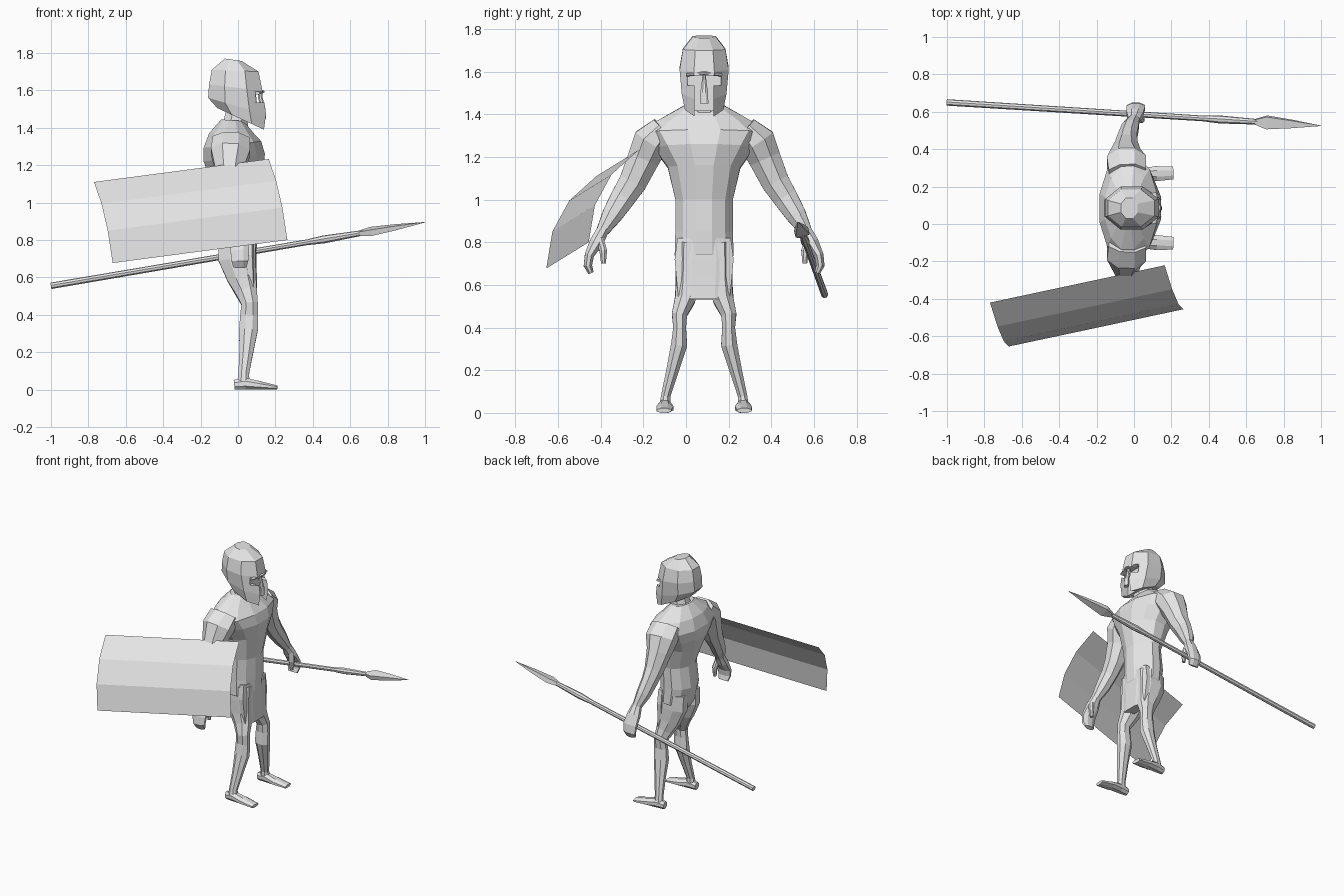
import bpy, bmesh, math
from mathutils import Vector

if "Cube" in bpy.data.objects:
    bpy.data.objects.remove(bpy.data.objects["Cube"])

MID = 0.085  # the body's plane of symmetry in y
X, Y = Vector((1, 0, 0)), Vector((0, 1, 0))

stone = bpy.data.materials.new("pale_grey")
stone.use_nodes = True
stone.diffuse_color = (0.8, 0.8, 0.8, 1)
stone.node_tree.nodes["Principled BSDF"].inputs["Base Color"].default_value = (0.8, 0.8, 0.8, 1)


def finish(name, bm, closed=True):
    if closed:
        bmesh.ops.recalc_face_normals(bm, faces=bm.faces)
    mesh = bpy.data.meshes.new(name)
    bm.to_mesh(mesh)
    bm.free()
    mesh.materials.append(stone)
    obj = bpy.data.objects.new(name, mesh)
    bpy.context.collection.objects.link(obj)
    return obj


def loft(name, rings, n=8):
    """Closed skin over rings of (centre, half axis, half axis)."""
    bm = bmesh.new()
    grow = 1 / math.cos(math.pi / n)
    loops = []
    for c, a, b in rings:
        angles = [(i + 0.5) * math.tau / n for i in range(n)]
        loops.append([bm.verts.new(c + (a * math.cos(t) + b * math.sin(t)) * grow) for t in angles])
    for low, high in zip(loops, loops[1:]):
        for i in range(n):
            j = (i + 1) % n
            bm.faces.new((low[i], low[j], high[j], high[i]))
    bm.faces.new(loops[0])
    bm.faces.new(loops[-1])
    return finish(name, bm)


def limb(name, path, axis=X, n=8, side=1):
    """Loft along (x, y, z, half size on axis, half size across); y is from the middle."""
    pts = [Vector((x, MID + side * y, z)) for x, y, z, _, _ in path]
    rings = []
    for i, p in enumerate(pts):
        along = pts[min(i + 1, len(pts) - 1)] - pts[max(i - 1, 0)]
        across = along.cross(axis).normalized()
        a = across.cross(along).normalized()
        rings.append((p, a * path[i][3], across * path[i][4]))
    return loft(name, rings, n)


def box(name, lo, hi):
    bm = bmesh.new()
    bmesh.ops.create_cube(bm, size=1)
    for v in bm.verts:
        v.co = Vector([(l + h) / 2 + c * (h - l) for l, h, c in zip(lo, hi, v.co)])
    return finish(name, bm)


# Torso, neck and front skirt
limb("torso", [
    (0.0, 0, 0.68, 0.07, 0.10), (0.0, 0, 0.74, 0.10, 0.138), (-0.01, 0, 0.85, 0.115, 0.135),
    (0.0, 0, 1.0, 0.105, 0.135), (-0.01, 0, 1.15, 0.145, 0.17), (-0.02, 0, 1.24, 0.165, 0.235),
    (-0.03, 0, 1.31, 0.155, 0.285), (-0.035, 0, 1.37, 0.12, 0.22), (-0.03, 0, 1.44, 0.06, 0.095)], n=12)
limb("neck", [(-0.02, 0, 1.38, 0.07, 0.075), (0.0, 0, 1.5, 0.06, 0.06)])
limb("front_skirt", [
    (0.07, 0, 0.533, 0.033, 0.12), (0.065, 0, 0.63, 0.035, 0.13), (0.06, 0, 0.72, 0.038, 0.138),
    (0.06, 0, 0.82, 0.035, 0.125)])

# Arms, hands, legs and feet on both sides
for label, s in (("left", 1), ("right", -1)):
    limb(label + "_arm", [
        (-0.035, 0.19, 1.335, 0.10, 0.06), (-0.04, 0.25, 1.27, 0.105, 0.085),
        (-0.045, 0.285, 1.19, 0.08, 0.075), (-0.04, 0.335, 1.08, 0.06, 0.065),
        (-0.035, 0.38, 1.01, 0.05, 0.058), (-0.02, 0.43, 0.93, 0.045, 0.048),
        (0.0, 0.475, 0.855, 0.03, 0.03)], side=s)
    limb(label + "_hand", [
        (0.0, 0.47, 0.865, 0.03, 0.028), (0.005, 0.505, 0.80, 0.045, 0.032),
        (0.01, 0.538, 0.74, 0.05, 0.022), (0.01, 0.545, 0.69, 0.045, 0.02),
        (0.01, 0.53, 0.655, 0.035, 0.013)], side=s)
    limb(label + "_thumb", [
        (0.025, 0.49, 0.82, 0.018, 0.018), (0.04, 0.473, 0.76, 0.017, 0.018),
        (0.04, 0.472, 0.70, 0.011, 0.011)], side=s)
    limb(label + "_leg", [
        (-0.005, 0.07, 0.80, 0.10, 0.06), (-0.005, 0.072, 0.70, 0.10, 0.062),
        (0.02, 0.078, 0.60, 0.078, 0.055), (0.042, 0.09, 0.53, 0.06, 0.048),
        (0.062, 0.116, 0.46, 0.044, 0.036), (0.06, 0.115, 0.40, 0.048, 0.03),
        (0.056, 0.117, 0.32, 0.05, 0.038), (0.044, 0.148, 0.20, 0.037, 0.029),
        (0.03, 0.18, 0.08, 0.028, 0.022), (0.03, 0.184, 0.03, 0.035, 0.026)], side=s)
    limb(label + "_foot", [
        (-0.02, 0.182, 0.026, 0.022, 0.026), (0.04, 0.184, 0.032, 0.03, 0.032),
        (0.12, 0.184, 0.022, 0.04, 0.022), (0.21, 0.188, 0.011, 0.034, 0.011)], axis=Y, side=s)

# Helmet: tilted rings given by back (x, z), front (x, z) and half width
rings = []
for bx, bz, fx, fz, half in (
        (-0.11, 1.505, 0.15, 1.385, 0.09), (-0.16, 1.56, 0.152, 1.47, 0.105),
        (-0.155, 1.63, 0.13, 1.60, 0.115), (-0.14, 1.71, 0.11, 1.70, 0.10),
        (-0.07, 1.77, 0.02, 1.757, 0.055)):
    back, front = Vector((bx, MID, bz)), Vector((fx, MID, fz))
    rings.append(((back + front) / 2, (front - back) / 2, Y * half))
helmet = loft("helmet", rings)

# Face opening: an eye slot and a mouth slot sunk into the helmet
for name, half, low, high in (("eye_slot_cutter", 0.078, 1.535, 1.582),
                              ("mouth_slot_cutter", 0.045, 1.3, 1.56)):
    cutter = box(name, (0.085, MID - half, low), (0.3, MID + half, high))
    cutter.hide_render = True
    cutter.hide_set(True)
    cutter.display_type = 'WIRE'
    cut = helmet.modifiers.new(name, 'BOOLEAN')
    cut.operation, cut.solver, cut.object = 'DIFFERENCE', 'EXACT', cutter
bpy.context.view_layer.objects.active = helmet
for cut in list(helmet.modifiers):
    cutter = cut.object
    bpy.ops.object.modifier_apply(modifier=cut.name)
    bpy.data.objects.remove(cutter)
limb("nose_guard", [
    (0.135, 0, 1.45, 0.014, 0.02), (0.135, 0, 1.50, 0.012, 0.018),
    (0.12, 0, 1.56, 0.012, 0.01), (0.115, 0, 1.61, 0.012, 0.008)])
limb("brow_rim", [
    (0.10, -0.08, 1.585, 0.018, 0.008), (0.125, 0, 1.593, 0.018, 0.008),
    (0.10, 0.08, 1.585, 0.018, 0.008)])

# Spear: shaft, socket and flat blade along one line
butt, tip = Vector((-1, 0.65, 0.555)), Vector((1, 0.525, 0.895))
line = tip - butt
wide = line.cross(Vector((0, -0.25, 1))).normalized()
thin = line.cross(wide).normalized()


def spear_part(name, stations, n=8):
    loft(name, [(butt + line * t, wide * w, thin * h) for t, w, h in stations], n)


spear_part("spear_shaft", [(0, 0.016, 0.016), (0.74, 0.014, 0.014)])
spear_part("spear_socket", [(0.69, 0.015, 0.015), (0.73, 0.02, 0.02), (0.84, 0.013, 0.013)])
spear_part("spear_blade", [(0.825, 0.014, 0.012), (0.855, 0.034, 0.017),
                           (0.92, 0.021, 0.012), (1, 0.001, 0.001)], 4)

# Shield: a sheet of three flat strips bowed outward
corner = Vector((-0.77, -0.42, 1.11))
length = Vector((0.934, 0.199, 0.123))
drop = Vector((0.1, -0.235, -0.433))
outward = drop.cross(length).normalized()
if outward.y > 0:
    outward = -outward
bm = bmesh.new()
rows = []
for i in range(4):
    u = i / 3
    start = corner + drop * u + outward * 0.26 * u * (1 - u)
    rows.append((bm.verts.new(start), bm.verts.new(start + length)))
for (a, b), (c, d) in zip(rows, rows[1:]):
    bm.faces.new((a, c, d, b))
finish("shield", bm, closed=False)
